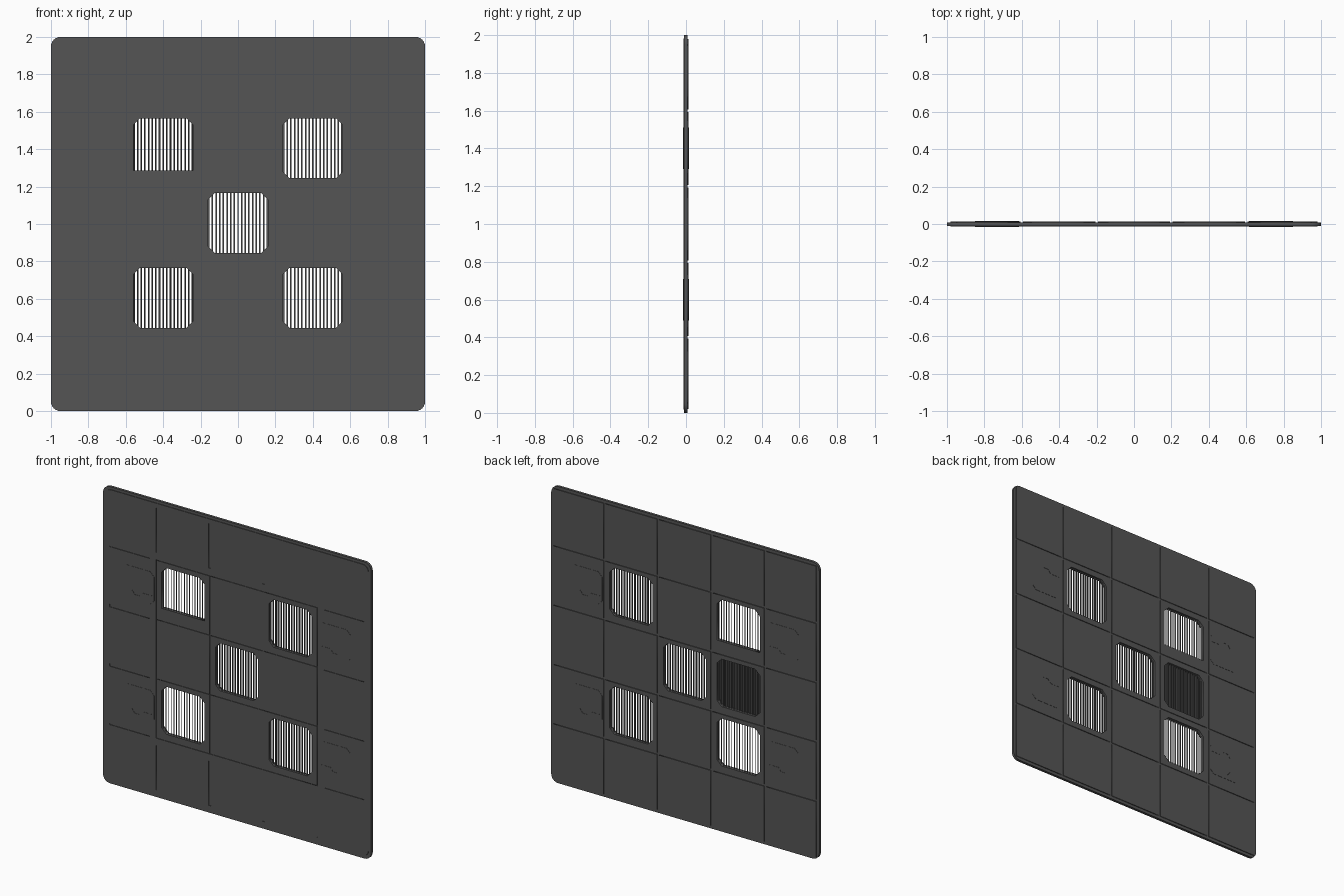
import bpy, math

if "Cube" in bpy.data.objects:
    bpy.data.objects.remove(bpy.data.objects["Cube"], do_unlink=True)

grey = bpy.data.materials.new("charcoal_plastic")
grey.use_nodes = True
colour = (0.09, 0.09, 0.09, 1)
grey.diffuse_color = colour
grey.node_tree.nodes["Principled BSDF"].inputs["Base Color"].default_value = colour


def rect(x0, x1, z0, z1, cut=0.0):
    """Rectangle outline, with chamfered corners if cut is given."""
    if not cut:
        return [(x0, z0), (x1, z0), (x1, z1), (x0, z1)]
    return [(x0 + cut, z0), (x1 - cut, z0), (x1, z0 + cut), (x1, z1 - cut),
            (x1 - cut, z1), (x0 + cut, z1), (x0, z1 - cut), (x0, z0 + cut)]


def rounded_square(half, r, steps=6):
    pts = []
    for q in range(4):
        a0 = q * math.pi / 2
        sx, sz = [(1, 1), (-1, 1), (-1, -1), (1, -1)][q]
        for i in range(steps + 1):
            a = a0 + i / steps * math.pi / 2
            pts.append((sx * (half - r) + r * math.cos(a),
                        1 + sz * (half - r) + r * math.sin(a)))
    return pts


def plate(name, loops, y0, y1):
    """Flat plate in the XZ plane; inner loops become holes."""
    cu = bpy.data.curves.new(name, 'CURVE')
    cu.dimensions = '2D'
    cu.fill_mode = 'BOTH'
    cu.extrude = (y1 - y0) / 2
    for loop in loops:
        sp = cu.splines.new('POLY')
        sp.points.add(len(loop) - 1)
        for p, (x, z) in zip(sp.points, loop):
            p.co = (x, z, 0, 1)
        sp.use_cyclic_u = True
    cu.materials.append(grey)
    ob = bpy.data.objects.new(name, cu)
    bpy.context.collection.objects.link(ob)
    ob.location.y = (y0 + y1) / 2
    ob.rotation_euler.x = math.pi / 2
    bpy.ops.object.select_all(action='DESELECT')
    ob.select_set(True)
    bpy.context.view_layer.objects.active = ob
    bpy.ops.object.convert(target='MESH')
    return bpy.context.view_layer.objects.active


def window(cx, cz):
    if (cx, cz) == (-0.4, 1.4):     # this one has a raised, square sill
        x0, x1, z0, z1, c = cx - 0.16, cx + 0.16, 1.285, 1.565, 0.035
        return [(x0, z0), (x1, z0), (x1, z1 - c), (x1 - c, z1),
                (x0 + c, z1), (x0, z1 - c)]
    return rect(cx - 0.16, cx + 0.16, cz - 0.155, cz + 0.165, 0.035)


OPEN = [(-0.4, 1.4), (0.4, 1.4), (0.0, 1.0), (-0.4, 0.6), (0.4, 0.6)]
BLIND = (-0.4, 1.0)                 # vent seen on the back only
CELLS = [-0.8, -0.4, 0.0, 0.4, 0.8]
SKIN = 0.0135

# Core panel with all vent openings
plate("core_panel", [rounded_square(1, 0.05)]
      + [window(*c) for c in OPEN + [BLIND]], -0.0095, 0.008)

# Front border with its slots
slots = []
for v in (-0.6, -0.2, 0.2, 0.6):
    w = 0.009 if abs(v) < 0.5 else 0.003
    for lo in (0.05, 1.65):
        slots.append(rect(v - w, v + w, lo, lo + 0.3))
        slots.append(rect(lo - 1, lo - 0.7, 1 + v - w, 1 + v + w))
plate("front_border", [rounded_square(0.982, 0.045),
                       rect(-0.602, 0.602, 0.398, 1.602)] + slots, -SKIN, -0.0095)

# Front centre tiles
for cx in CELLS[1:4]:
    for row in (0.6, 1.0, 1.4):
        loops = [rect(cx - 0.198, cx + 0.198, row - 0.198, row + 0.198)]
        if (cx, row) in OPEN:
            loops.append(window(cx, row))
        plate("front_tile", loops, -SKIN, -0.0095)

# Back tiles, with grooves running out to the edge
for cx in CELLS:
    for row in (0.2, 0.6, 1.0, 1.4, 1.8):
        loops = [rect(max(cx - 0.193, -0.98), min(cx + 0.193, 0.98),
                      max(row - 0.193, 0.02), min(row + 0.193, 1.98))]
        if (cx, row) in OPEN + [BLIND]:
            loops.append(window(cx, row))
        plate("back_tile", loops, 0.008, SKIN)

# Vent slats, one mesh per vent
for cx, cz in OPEN + [BLIND]:
    tilted = cx < 0 and (cx, cz) != BLIND
    w, d, turn = (0.004, 0.008, math.pi / 4) if tilted else (0.008, 0.006, 0)
    low = 1.28 if (cx, cz) == (-0.4, 1.4) else cz - 0.156
    high = cz + 0.166
    verts, faces = [], []
    for i in range(-8, 9):
        base = len(verts)
        for z in (low, high):
            for sx, sy in ((-1, -1), (1, -1), (1, 1), (-1, 1)):
                px, py = sx * w / 2, sy * d / 2
                verts.append((cx + i * 0.0195 + px * math.cos(turn) - py * math.sin(turn),
                              px * math.sin(turn) + py * math.cos(turn), z))
        faces += [[base + k for k in f] for f in
                  ((0, 3, 2, 1), (4, 5, 6, 7), (0, 1, 5, 4),
                   (1, 2, 6, 5), (2, 3, 7, 6), (3, 0, 4, 7))]
    me = bpy.data.meshes.new("vent_slats")
    me.from_pydata(verts, [], faces)
    me.materials.append(grey)
    bpy.context.collection.objects.link(bpy.data.objects.new("vent_slats", me))

# Shallow latch reliefs beside the outer vents, on both faces
key_half = [(0.63, 0.05), (0.7, 0.05), (0.72, 0.075), (0.76, 0.075),
            (0.78, 0.05), (0.78, 0.025)]
key = key_half + [(x, -z) for x, z in reversed(key_half)]
for side in (-1, 1):
    for row in (0.6, 1.4):
        outer = rect(0.615, 0.85, -0.11, 0.11, 0.03)
        loops = [[(side * x, row + z) for x, z in lp] for lp in (outer, key)]
        plate("front_latch_relief", loops, -0.015, -SKIN)
        plate("back_latch_relief", loops, SKIN, 0.015)
